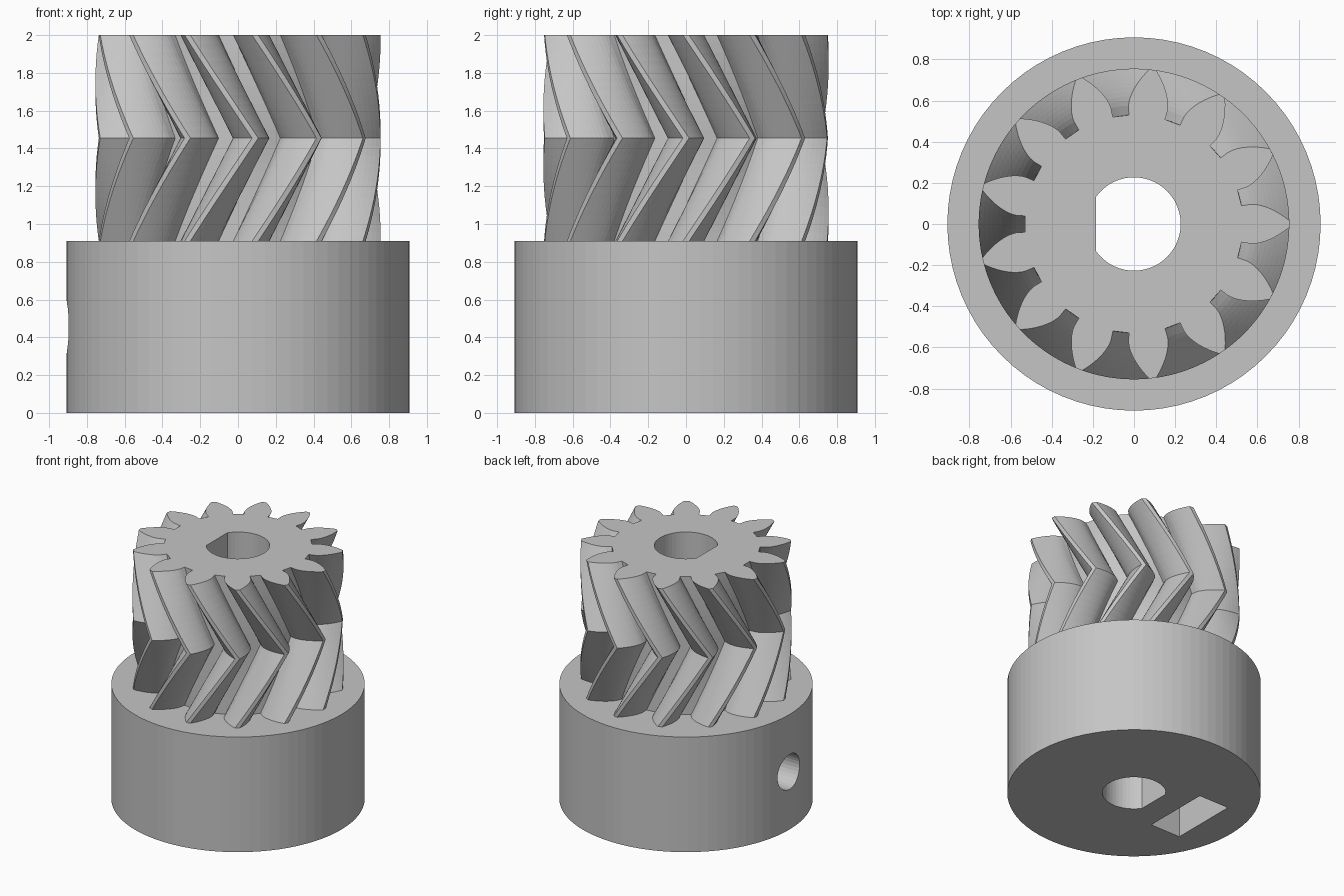
import bpy, bmesh, math
from mathutils import Vector

if "Cube" in bpy.data.objects:
    bpy.data.objects.remove(bpy.data.objects["Cube"])

TEETH = 13
PITCH = 2 * math.pi / TEETH
R_ROOT, R_BASE, R_TIP = 0.53, 0.575, 0.755
COLLAR_R, COLLAR_H, TOP = 0.907, 0.909, 2.0
SCREW_Z = 0.455

grey = bpy.data.materials.new("plain_grey")
grey.use_nodes = True
grey.diffuse_color = (0.56, 0.56, 0.56, 1)
grey.node_tree.nodes["Principled BSDF"].inputs["Base Color"].default_value = grey.diffuse_color


def loft(name, rings):
    """Closed solid through rings of equal point count."""
    bm = bmesh.new()
    rows = [[bm.verts.new(p) for p in ring] for ring in rings]
    n = len(rows[0])
    for a, b in zip(rows, rows[1:]):
        for i in range(n):
            j = (i + 1) % n
            bm.faces.new((a[i], a[j], b[j], b[i]))
    bm.faces.new(rows[0][::-1])
    bm.faces.new(rows[-1])
    bmesh.ops.recalc_face_normals(bm, faces=bm.faces)
    mesh = bpy.data.meshes.new(name)
    bm.to_mesh(mesh)
    bm.free()
    ob = bpy.data.objects.new(name, mesh)
    bpy.context.collection.objects.link(ob)
    return ob


def polar(r, a):
    return Vector((r * math.cos(a), r * math.sin(a)))


def upright(name, profile, z0, z1):
    return loft(name, [[(p.x, p.y, z) for p in profile] for z in (z0, z1)])


def sideways(name, profile, x0, x1):
    return loft(name, [[(x, p.x, p.y) for p in profile] for x in (x0, x1)])


def cut(target, cutter):
    mod = target.modifiers.new("cut", "BOOLEAN")
    mod.operation = "DIFFERENCE"
    mod.solver = "EXACT"
    mod.object = cutter
    bpy.context.view_layer.objects.active = target
    bpy.ops.object.modifier_apply(modifier=mod.name)


def circle(r, n, centre=Vector((0, 0))):
    return [centre + polar(r, 2 * math.pi * i / n) for i in range(n)]


# Involute tooth outline, mirrored about each tooth's centre line
HALF = math.radians(9.6)
STEPS = 8
flank = [(R_ROOT, HALF)]
for i in range(STEPS + 1):
    r = R_BASE + (R_TIP - R_BASE) * i / STEPS
    a = math.acos(R_BASE / r)
    flank.append((r, HALF - (math.tan(a) - a)))
tooth = [(r, -a) for r, a in flank] + flank[::-1]
outline = [(r, a + k * PITCH) for k in range(TEETH) for r, a in tooth]

# Herringbone gear: twists one pitch to the middle and back again
LAYERS = 24
rings = []
for i in range(LAYERS + 1):
    t = i / LAYERS
    twist = PITCH * (1 - abs(2 * t - 1))
    z = COLLAR_H + (TOP - COLLAR_H) * t
    rings.append([polar(r, a + twist).to_3d() + Vector((0, 0, z)) for r, a in outline])
gear = loft("herringbone_gear", rings)

# Collar below the gear
collar = upright("collar", circle(COLLAR_R, 80), 0, COLLAR_H)

# D-shaped shaft bore
BORE_R, FLAT_X = 0.227, -0.185
end = math.acos(FLAT_X / BORE_R)
bore = upright("bore_cutter", [polar(BORE_R, end * (i / 20 - 1)) for i in range(41)], -0.2, TOP + 0.2)

# Set screw hole through the collar wall
screw = sideways("screw_hole_cutter", circle(0.138, 32, Vector((0, SCREW_Z))), -1.1, -0.05)

# Nut slot, open at the bottom with a pointed roof
W = 0.27
roof = W / math.sqrt(3)
slot = [Vector(p) for p in ((-W, -0.1), (W, -0.1), (W, SCREW_Z + roof),
                            (0, SCREW_Z + 2 * roof), (-W, SCREW_Z + roof))]
nut = sideways("nut_slot_cutter", slot, -0.65, -0.388)

cut(gear, bore)
for cutter in (bore, nut, screw):
    cut(collar, cutter)
for cutter in (bore, nut, screw):
    bpy.data.objects.remove(cutter)

for part in (gear, collar):
    part.data.materials.clear()
    part.data.materials.append(grey)
